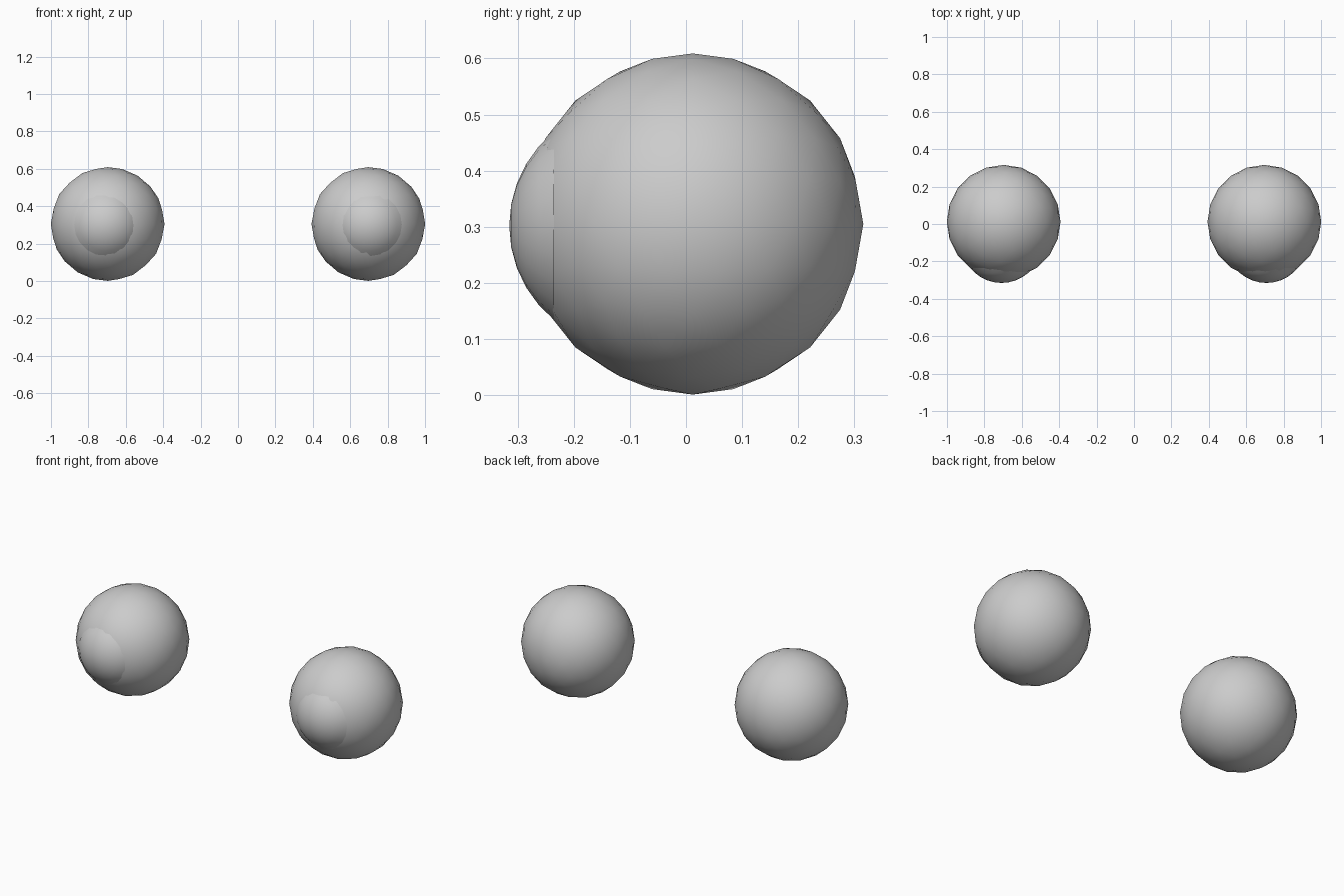
import bpy, bmesh, math
from mathutils import Matrix, Vector

cube = bpy.data.objects.get("Cube")
if cube:
    bpy.data.objects.remove(cube)

# One plain grey for everything
grey = bpy.data.materials.new("plain_grey")
grey.use_nodes = True
colour = (0.6, 0.6, 0.6, 1)
grey.diffuse_color = colour
grey.node_tree.nodes["Principled BSDF"].inputs["Base Color"].default_value = colour


def add_part(name, bm, location):
    """Turn a bmesh into a smooth-shaded object."""
    bmesh.ops.recalc_face_normals(bm, faces=bm.faces)
    for face in bm.faces:
        face.smooth = True
    mesh = bpy.data.meshes.new(name)
    bm.to_mesh(mesh)
    bm.free()
    mesh.materials.append(grey)
    obj = bpy.data.objects.new(name, mesh)
    obj.location = location
    bpy.context.collection.objects.link(obj)
    return obj


def ball(radius):
    bm = bmesh.new()
    bmesh.ops.create_icosphere(bm, subdivisions=3, radius=radius)
    return bm


def dome(rim, height, segments=20, rings=5):
    """Spherical cap: rim on y = 0, apex at y = -height."""
    radius = (rim ** 2 + height ** 2) / (2 * height)
    span = math.asin(rim / radius)
    bm = bmesh.new()
    bmesh.ops.create_uvsphere(bm, u_segments=segments, v_segments=rings * 2, radius=radius)
    # Keep the upper half and squeeze its latitudes into the cap
    bmesh.ops.delete(bm, geom=[v for v in bm.verts if v.co.z < -0.001], context='VERTS')
    for v in bm.verts:
        tilt = v.co.angle(Vector((0, 0, 1))) / (math.pi / 2) * span
        turn = math.atan2(v.co.y, v.co.x)
        v.co = (radius * math.sin(tilt) * math.cos(turn),
                radius * math.sin(tilt) * math.sin(turn),
                radius * math.cos(tilt) - radius + height)
    bmesh.ops.rotate(bm, verts=bm.verts, cent=(0, 0, 0),
                     matrix=Matrix.Rotation(math.pi / 2, 3, 'X'))
    return bm


# A pair of eyeballs, each with a bulging cornea at the front
for side, sign in (("left", 1), ("right", -1)):
    add_part(side + "_eyeball", ball(0.304), (sign * 0.697, 0.012, 0.305))
    add_part(side + "_cornea", dome(0.168, 0.08), (sign * 0.708, -0.235, 0.302))
